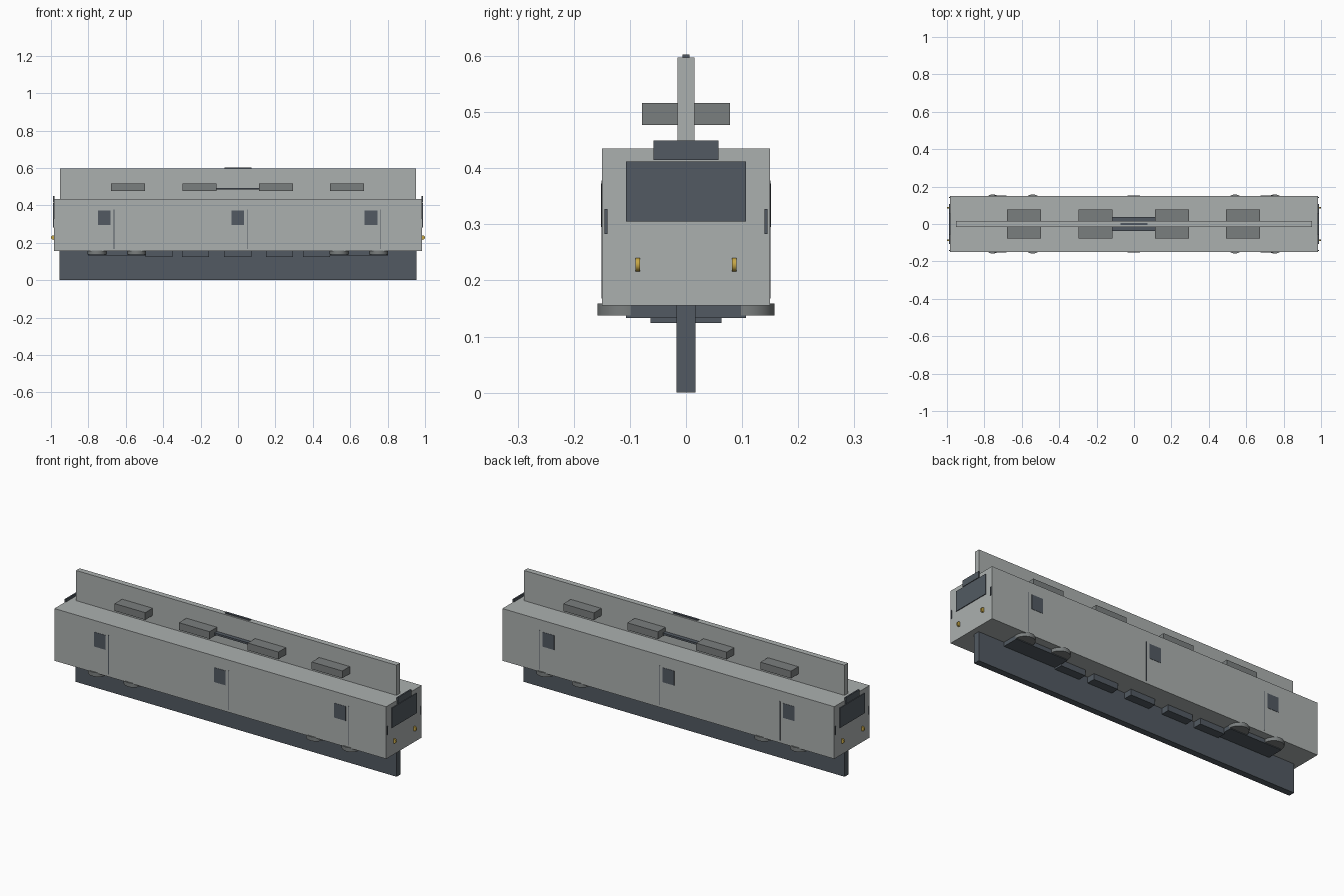
import bpy, bmesh, math
from mathutils import Matrix

if "Cube" in bpy.data.objects:
    bpy.data.objects.remove(bpy.data.objects["Cube"])


def material(name, rgb):
    m = bpy.data.materials.new(name)
    m.diffuse_color = (*rgb, 1)
    m.use_nodes = True
    m.node_tree.nodes["Principled BSDF"].inputs["Base Color"].default_value = m.diffuse_color
    return m


LIGHT = material("light_grey", (0.41, 0.435, 0.43))
MID = material("mid_grey", (0.195, 0.21, 0.21))
DARK = material("dark_slate", (0.085, 0.102, 0.122))
GOLD = material("lamp_gold", (0.56, 0.38, 0.06))


def add(name, bm, mat):
    mesh = bpy.data.meshes.new(name)
    bm.to_mesh(mesh)
    bm.free()
    mesh.materials.append(mat)
    ob = bpy.data.objects.new(name, mesh)
    bpy.context.collection.objects.link(ob)
    return ob


def box(name, x, y, z, mat):
    """Box from (min, max) ranges on each axis."""
    bm = bmesh.new()
    size = [r[1] - r[0] for r in (x, y, z)]
    mid = [(r[0] + r[1]) / 2 for r in (x, y, z)]
    bmesh.ops.create_cube(bm, size=1, matrix=Matrix.Translation(mid) @ Matrix.Diagonal((*size, 1)))
    return add(name, bm, mat)


def cylinder(name, centre, radius, depth, axis, mat, sides=32):
    bm = bmesh.new()
    turn = Matrix.Rotation(math.pi / 2, 4, 'X') if axis == 'Y' else Matrix()
    bmesh.ops.create_cone(bm, cap_ends=True, segments=sides, radius1=radius, radius2=radius,
                          depth=depth, matrix=Matrix.Translation(centre) @ turn)
    ob = add(name, bm, mat)
    for p in ob.data.polygons:
        p.use_smooth = len(p.vertices) == 4
    # keep the cap rims sharp
    for e in ob.data.edges:
        a, b = (ob.data.vertices[i].co for i in e.vertices)
        k = 1 if axis == 'Y' else 2
        e.use_edge_sharp = abs(a[k] - b[k]) < 1e-5


def span(c, half):
    return (c - half, c + half)


# main shell, roof fin and lower fin
box("body", span(0, 0.985), span(0, 0.15), (0.155, 0.435), LIGHT)
box("roof_fin", span(0, 0.951), span(0, 0.015), (0.43, 0.597), LIGHT)
box("lower_fin", span(0, 0.954), span(0, 0.017), (0.0, 0.16), DARK)

# equipment on the roof fin
for cx in (-0.587, -0.205, 0.203, 0.583):
    box("roof_unit", span(cx, 0.091), span(0, 0.078), (0.477, 0.516), MID)
box("roof_link", span(0, 0.115), span(0, 0.037), (0.484, 0.494), DARK)
box("fin_cap", span(0, 0.072), span(0, 0.006), (0.594, 0.603), DARK)

# underfloor boxes
for cx in (-0.422, -0.227, -0.002, 0.222, 0.42):
    box("underfloor_box", span(cx, 0.073), span(0, 0.063), (0.124, 0.16), DARK)

# trucks with flat-lying wheels
for cx in (-0.648, 0.646):
    box("truck_frame", span(cx, 0.155), span(0, 0.107), (0.133, 0.16), DARK)
    for dx in (-0.106, 0.106):
        for y in (-0.108, 0.108):
            cylinder("wheel", (cx + dx, y, 0.148), 0.05, 0.022, 'Z', MID)

# side windows and door seams
for s in (-1, 1):
    y = span(s * 0.15, 0.0015)
    for cx in (-0.715, -0.002, 0.711):
        box("side_window", span(cx, 0.034), y, (0.295, 0.373), DARK)
        box("door_seam", span(cx + 0.052, 0.0018), span(s * 0.15, 0.0008), (0.168, 0.378), DARK)

# cab ends: windscreen, sign panel, edge handles, lamps
for s in (-1, 1):
    x = span(s * 0.985, 0.004)
    box("windscreen", x, span(0, 0.107), (0.305, 0.412), DARK)
    box("top_panel", x, span(0, 0.058), (0.415, 0.449), DARK)
    for t in (-1, 1):
        box("grab_rail", x, span(t * 0.1425, 0.0028), (0.283, 0.327), DARK)
        cylinder("lamp", (s * 0.988, t * 0.086, 0.228), 0.012, 0.008, 'Y', GOLD, 20)
